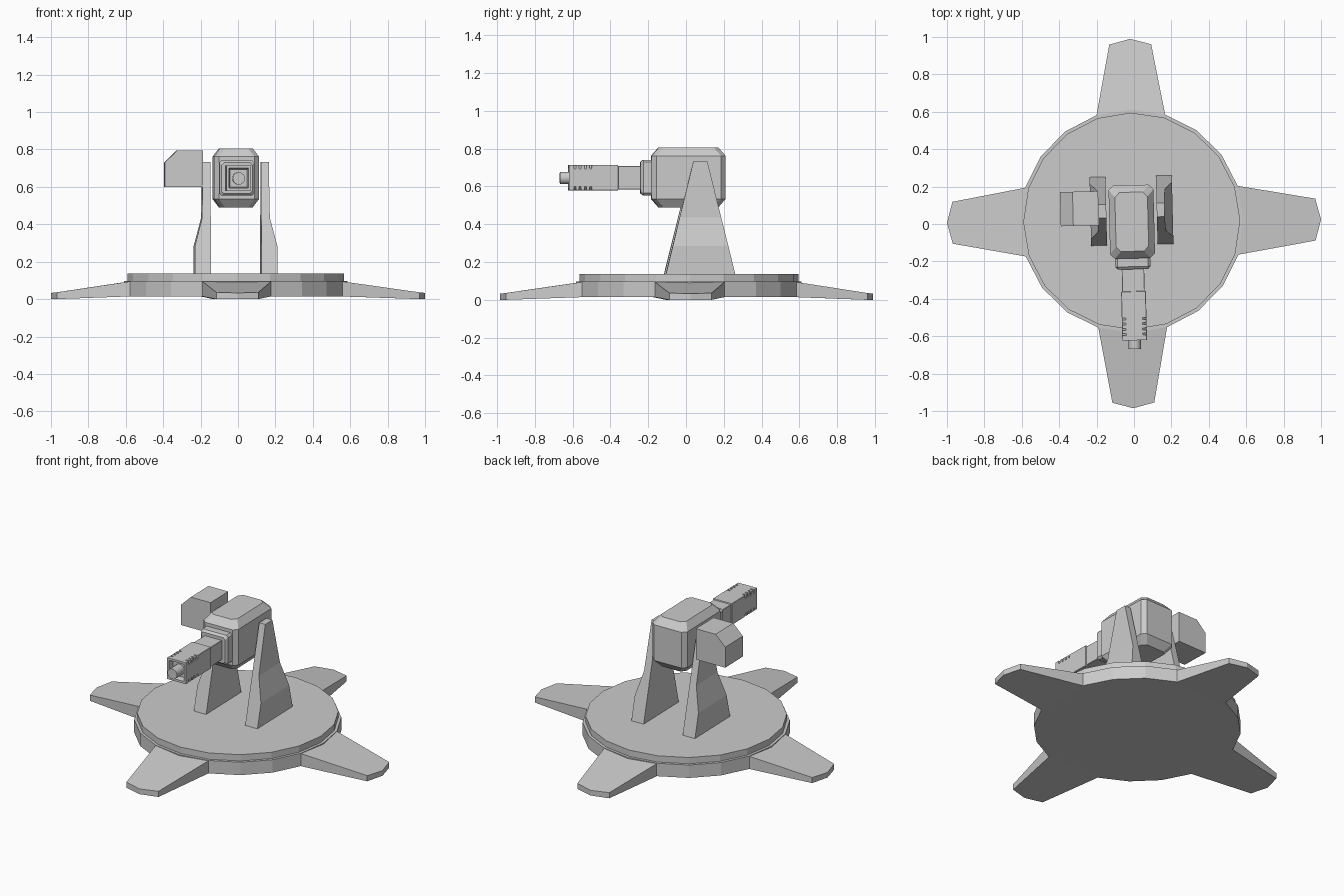
import bpy, bmesh
from math import sin, cos, pi, radians
from mathutils import Matrix, Vector

if "Cube" in bpy.data.objects:
    bpy.data.objects.remove(bpy.data.objects["Cube"])

CENTRE = Matrix.Translation((-0.012, 0.015, 0))
BASE = CENTRE @ Matrix.Rotation(radians(0.5), 4, 'Z')
TURRET = CENTRE @ Matrix.Rotation(radians(1.4), 4, 'Z')


def loft(name, rings, frame):
    """Skin a closed stack of equal-length rings, capped at both ends."""
    bm = bmesh.new()
    rows = [[bm.verts.new(frame @ Vector(p)) for p in ring] for ring in rings]
    n = len(rows[0])
    for a, b in zip(rows, rows[1:]):
        for i in range(n):
            j = (i + 1) % n
            bm.faces.new((a[i], a[j], b[j], b[i]))
    bm.faces.new(rows[0])
    bm.faces.new(rows[-1])
    bmesh.ops.recalc_face_normals(bm, faces=bm.faces)
    mesh = bpy.data.meshes.new(name)
    bm.to_mesh(mesh)
    bm.free()
    obj = bpy.data.objects.new(name, mesh)
    bpy.context.collection.objects.link(obj)
    return obj


def chamfered(hu, hv, c):
    """Rectangle with cut corners, centred on zero."""
    return [(hu - c, -hv), (hu, -hv + c), (hu, hv - c), (hu - c, hv),
            (-hu + c, hv), (-hu, hv - c), (-hu, -hv + c), (-hu + c, -hv)]


def circle(r, n):
    return [(r * cos(2 * pi * i / n), r * sin(2 * pi * i / n)) for i in range(n)]


def flat(points, z, dy=0):
    return [(x, y + dy, z) for x, y in points]


def upright(points, y, z):
    return [(u, y, v + z) for u, v in points]


# Base: wide lower disc and slightly smaller turntable
loft("base_disc", [flat(circle(0.597, 20), z) for z in (0.015, 0.097)], BASE)
loft("turntable", [flat(circle(0.58, 20), z) for z in (0.09, 0.137)], BASE)

# Four sloping feet
for k, length in enumerate((1.012, 0.975, 0.988, 1.0)):
    plan = [(0.55, -0.187), (length - 0.03, -0.112), (length, 0),
            (length - 0.03, 0.112), (0.55, 0.187)]
    low, high = (0.015, 0, 0, 0, 0.015), (0.097, 0.036, 0.033, 0.036, 0.097)
    rings = [[(x, y, z) for (x, y), z in zip(plan, zs)] for zs in (low, high)]
    loft(f"foot_{k + 1}", rings, BASE @ Matrix.Rotation(k * pi / 2, 4, 'Z'))

# Pair of tapering uprights, stepped on the outside
for side, label in ((-1, "left"), (1, "right")):
    rings = []
    for z, outer in ((0.13, 0.22), (0.285, 0.22), (0.435, 0.181), (0.733, 0.177)):
        h = 0.185 - 0.148 * (z - 0.13) / 0.603
        rings.append([(side * x, 0.057 + s * h, z) for x, s in
                      ((0.135, -1), (outer, -1), (outer, 1), (0.135, 1))])
    loft(f"{label}_upright", rings, TURRET)

# Side pod with a sloped outer top corner
pod = [(-0.38, 0.6), (-0.38, 0.73), (-0.313, 0.795), (-0.176, 0.795), (-0.176, 0.6)]
loft("side_pod", [upright(pod, y, 0) for y in (-0.018, 0.165)], TURRET)

# Head: block with every edge chamfered
head = [(0.087, 0.158, 0.49), (0.12, 0.196, 0.535),
        (0.12, 0.196, 0.762), (0.087, 0.158, 0.806)]
loft("head", [flat(chamfered(hx, hy, 0.025), z, -0.003) for hx, hy, z in head], TURRET)

# Collar where the barrel leaves the head
loft("barrel_collar", [upright(chamfered(h, h, 0.012), y, 0.647) for y, h in
                       ((-0.185, 0.094), (-0.243, 0.094), (-0.257, 0.082))], TURRET)

# Barrel: slim rear, wider front with corner grooves and a hollow muzzle
sections = [(-0.24, 0.06, 0.002), (-0.375, 0.06, 0.002), (-0.377, 0.066, 0.002)]
for k in range(4):
    y = -0.515 - 0.028 * k
    sections += [(y, 0.066, 0.002), (y - 0.001, 0.066, 0.022),
                 (y - 0.011, 0.066, 0.022), (y - 0.012, 0.066, 0.002)]
sections += [(-0.637, 0.066, 0.002), (-0.637, 0.052, 0.002), (-0.605, 0.045, 0.002)]
loft("barrel", [upright(chamfered(h, h + 0.002, c), y, 0.647)
                for y, h, c in sections], TURRET)

# Round nozzle
nozzle = loft("nozzle", [upright(circle(0.033, 16), y, 0.645) for y in (-0.6, -0.683)], TURRET)
bpy.context.view_layer.objects.active = nozzle
nozzle.select_set(True)
bpy.ops.object.shade_smooth_by_angle(angle=radians(35))
